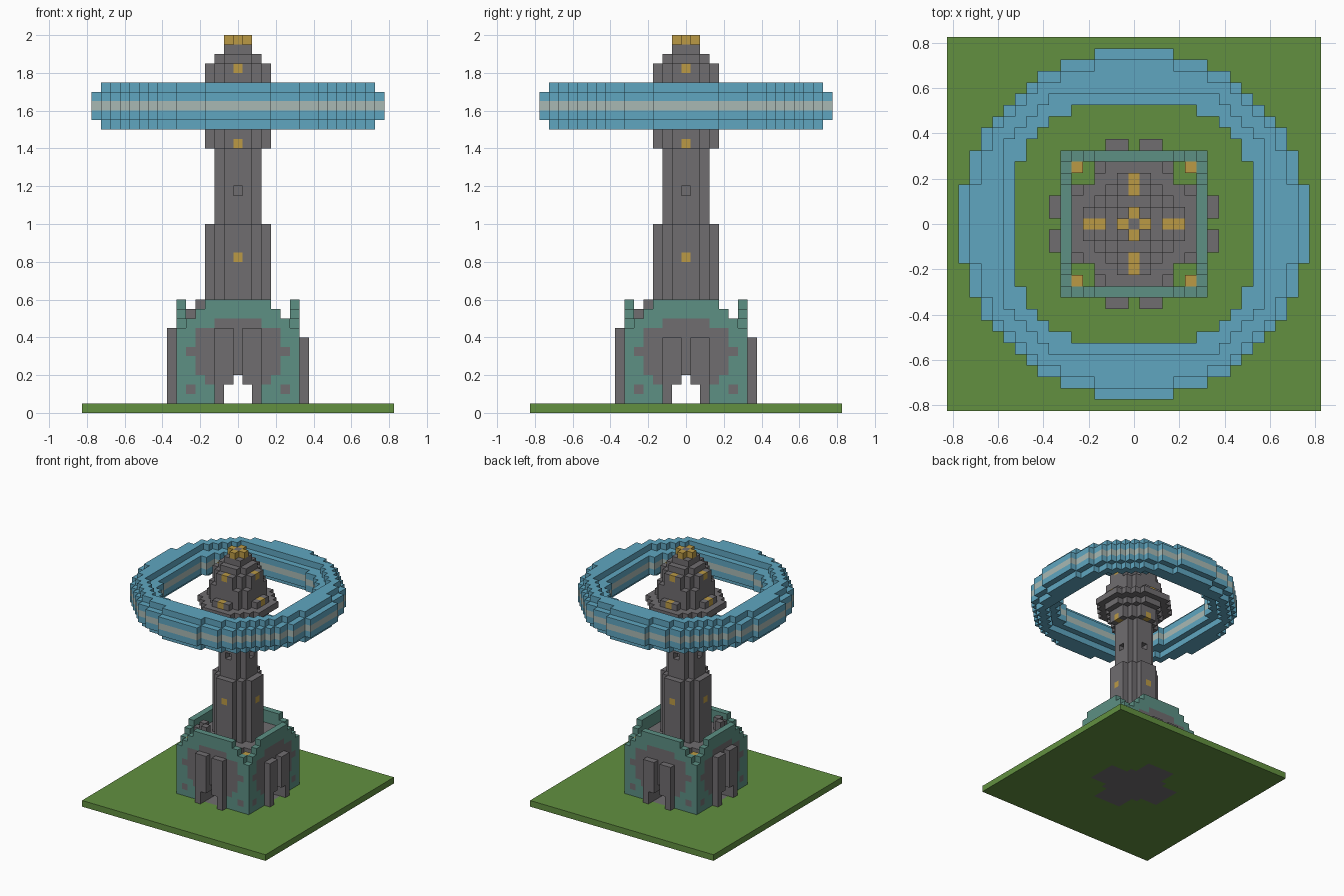
import bpy
import bmesh
from mathutils import Vector

U = 0.05  # block edge length
if "Cube" in bpy.data.objects:
    bpy.data.objects.remove(bpy.data.objects["Cube"])


def material(name, rgb):
    m = bpy.data.materials.new(name)
    m.use_nodes = True
    m.diffuse_color = (*rgb, 1)
    m.node_tree.nodes["Principled BSDF"].inputs["Base Color"].default_value = (*rgb, 1)
    return m


GRASS = material("grass green", (0.122, 0.279, 0.051))
STONE = material("stone grey", (0.162, 0.153, 0.162))
TEAL = material("weathered teal", (0.109, 0.279, 0.231))
GOLD = material("lamp gold", (0.497, 0.323, 0.06))
BLUE = material("ring blue", (0.115, 0.381, 0.527))
PALE = material("pale stripe", (0.397, 0.485, 0.456))

DIRS = [Vector(d) for d in ((1, 0, 0), (-1, 0, 0), (0, 1, 0), (0, -1, 0), (0, 0, 1), (0, 0, -1))]


def build(name, cells):
    """Turn a {cell: material} dictionary into the outer skin of its blocks."""
    mesh = bpy.data.meshes.new(name)
    mats = list(dict.fromkeys(cells.values()))
    for m in mats:
        mesh.materials.append(m)
    bm = bmesh.new()
    verts = {}

    def vert(p):
        key = tuple(round(c * 2) for c in p)
        if key not in verts:
            verts[key] = bm.verts.new(p * U)
        return verts[key]

    for cell, mat in cells.items():
        centre = Vector(cell) + Vector((0, 0, 0.5))
        for d in DIRS:
            if tuple(int(c) for c in Vector(cell) + d) in cells:
                continue
            a = Vector((d.y, d.z, d.x)) / 2
            b = d.cross(a)
            mid = centre + d / 2
            face = bm.faces.new([vert(mid + s * a + t * b)
                                 for s, t in ((1, 1), (-1, 1), (-1, -1), (1, -1))])
            face.material_index = mats.index(mat)
    bm.to_mesh(mesh)
    bm.free()
    obj = bpy.data.objects.new(name, mesh)
    bpy.context.collection.objects.link(obj)
    return obj


def grid(n):
    return [(i, j) for i in range(-n, n + 1) for j in range(-n, n + 1)]


def disc(limit, layers, mat=STONE):
    """Round slab: all cells whose squared distance is within the limit."""
    return {(i, j, k): mat for k in layers for i, j in grid(6) if i * i + j * j <= limit}


def four(i, j, k):
    """The same cell repeated on all four sides."""
    return [(i, j, k), (-j, i, k), (-i, -j, k), (j, -i, k)]


# Ground plate with a cross of paving under the base
plate = {}
for i, j in grid(16):
    lo, hi = sorted((abs(i), abs(j)))
    plate[i, j, 0] = STONE if lo <= 2 and hi <= 6 or hi <= 3 else GRASS
build("ground_plate", plate)

# Floating ring: bevelled rims and a stripe round the middle
ring = {}
for k in range(30, 35):
    rim = k in (30, 34)
    outer, inner, flat = (211, 170, 11) if rim else (240, 130, 10)
    for i, j in grid(15):
        d = i * i + j * j
        hole = d <= inner and max(abs(i), abs(j)) <= flat
        if d <= outer and not hole:
            ring[i, j, k] = PALE if k == 32 else BLUE
build("floating_ring", ring)

# Base walls: gabled teal frame around an oval of stone on each side
wall_top = [11, 11, 11, 11, 10, 9, 8]
stone_half = {1: 2, 2: 2, 3: 3, 4: 4, 5: 4, 6: 5, 7: 4, 8: 4, 9: 2}
walls = {}
for i in range(-6, 7):
    for k in range(1, wall_top[abs(i)] + 1):
        door = abs(i) <= 1 and k <= 2 or i == 0 and k == 3
        if door:
            continue
        stone = abs(i) <= stone_half.get(k, -1) or (abs(i), k) == (5, 2)
        for c in four(i, -6, k):
            walls[c] = STONE if stone else TEAL
build("base_walls", walls)

# Porches standing out from each doorway, two of them one block taller
porches = {}
for i in (-2, -1, 1, 2):
    for k in range(1, 9):
        if abs(i) == 1 and k <= 2:
            continue
        for c in four(i, -7, k):
            if k < 8 or min(c[:2]) == -7:
                porches[c] = STONE
build("porches", porches)

# Inner core: crossing halls with open passages and a little rubble on top
core = {}
for i, j in grid(5):
    lo, hi = sorted((abs(i), abs(j)))
    if lo > 3:
        continue
    for k in range(1, 10):
        if lo <= 1 and k <= 2 or lo == 0 and k == 3:
            continue
        core[i, j, k] = STONE
for a, b, k in ((-5, -3, 10), (-4, -3, 10), (-4, -3, 11)):
    core[a, b, k] = core[b, a, k] = STONE
build("base_core", core)

# Corner lanterns inside the base walls
build("corner_lanterns", {c: GOLD for c in four(5, 5, 9)})

# Tower: two shafts, flared collar, balcony and stepped dome
tower = {}
for limit, layers in ((10, range(10, 20)), (5, range(20, 28)), (10, range(28, 30)),
                      (17, [30]), (29, [31]), (17, [32]), (13, range(33, 35)),
                      (10, range(35, 37)), (5, [37]), (2, [38]), (0, [39])):
    tower.update(disc(limit, layers))
for j, k in ((3, 16), (3, 28), (4, 32), (3, 36)):  # lit windows and lamps
    for c in four(0, j, k):
        tower[c] = GOLD
for c in four(0, 2, 23):  # small dark openings
    del tower[c]
build("tower", tower)

# Gold crown at the tip
build("crown", {c: GOLD for c in four(0, 1, 39)})
